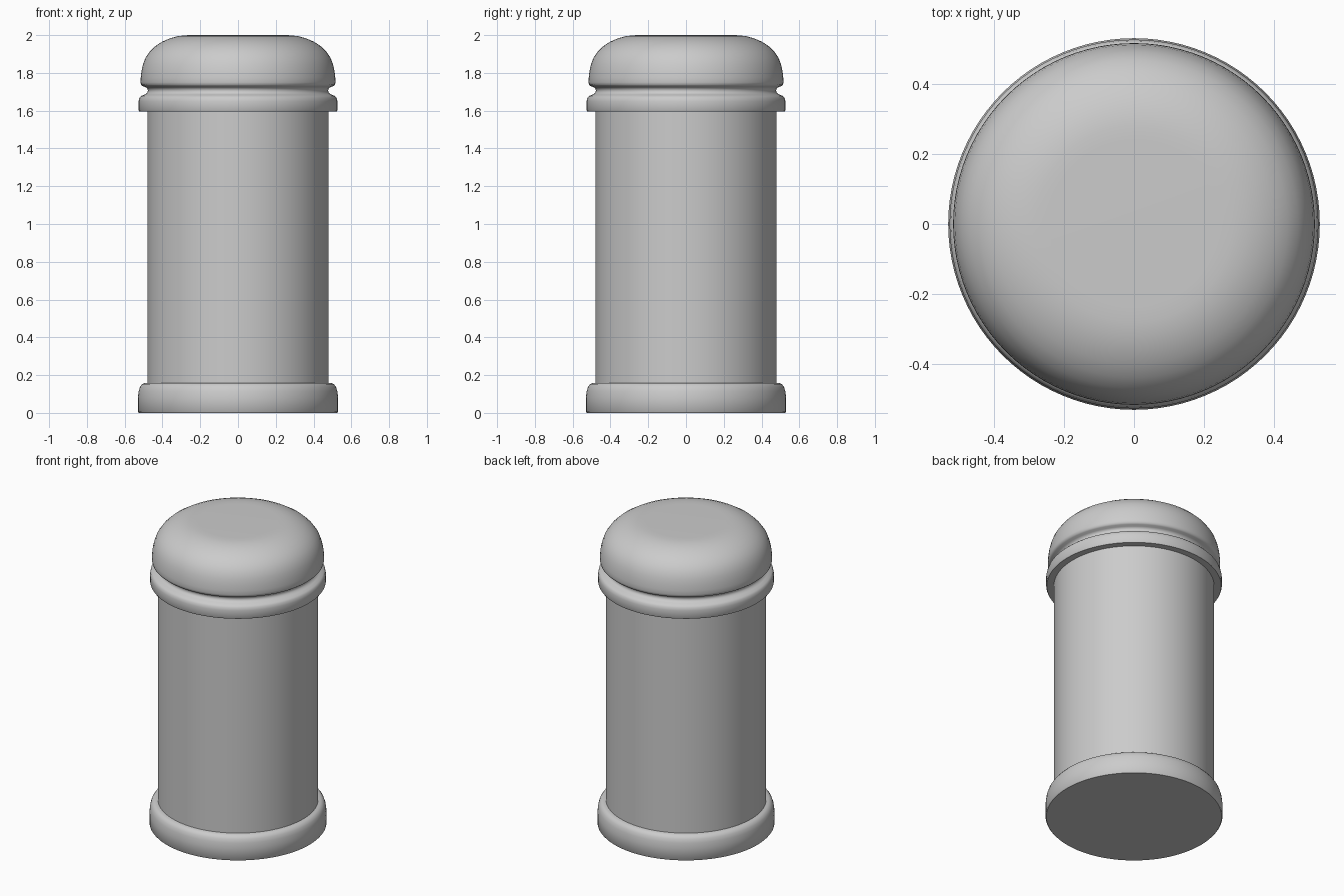
import bpy, bmesh
from math import cos, sin, pi, radians

if "Cube" in bpy.data.objects:
    bpy.data.objects.remove(bpy.data.objects["Cube"])

SIDES = 96


def lathe(name, profile):
    """Revolve (radius, z) points, bottom to top, and cap both ends."""
    bm = bmesh.new()
    rings = [[bm.verts.new((r * cos(2 * pi * i / SIDES), r * sin(2 * pi * i / SIDES), z))
              for i in range(SIDES)] for r, z in profile]
    for a, b in zip(rings, rings[1:]):
        for i in range(SIDES):
            j = (i + 1) % SIDES
            bm.faces.new((a[i], a[j], b[j], b[i]))
    bm.faces.new(rings[0][::-1])
    bm.faces.new(rings[-1])
    mesh = bpy.data.meshes.new(name)
    bm.to_mesh(mesh)
    bm.free()
    ob = bpy.data.objects.new(name, mesh)
    bpy.context.collection.objects.link(ob)
    bpy.ops.object.select_all(action='DESELECT')
    ob.select_set(True)
    bpy.context.view_layer.objects.active = ob
    bpy.ops.object.shade_smooth_by_angle(angle=radians(40))
    return ob


# Foot ring with a rounded upper edge
lathe("base", [(.525, 0), (.53, .006), (.53, .08), (.526, .115), (.519, .137),
               (.508, .152), (.495, .158), (.47, .16)])

# Straight cylindrical container
lathe("body", [(.48, .15), (.48, 1.61)])

# Collar, narrow neck groove and domed cap in one continuous profile
lathe("lid", [(.522, 1.595), (.526, 1.602), (.526, 1.65), (.522, 1.668), (.513, 1.678),
              (.495, 1.685), (.482, 1.693), (.477, 1.705), (.48, 1.717), (.49, 1.725),
              (.505, 1.73), (.513, 1.737), (.516, 1.75), (.515, 1.775), (.511, 1.81),
              (.503, 1.845), (.49, 1.88), (.468, 1.913), (.438, 1.942), (.4, 1.966),
              (.36, 1.983), (.32, 1.994), (.28, 1.999), (.24, 2.0)])
